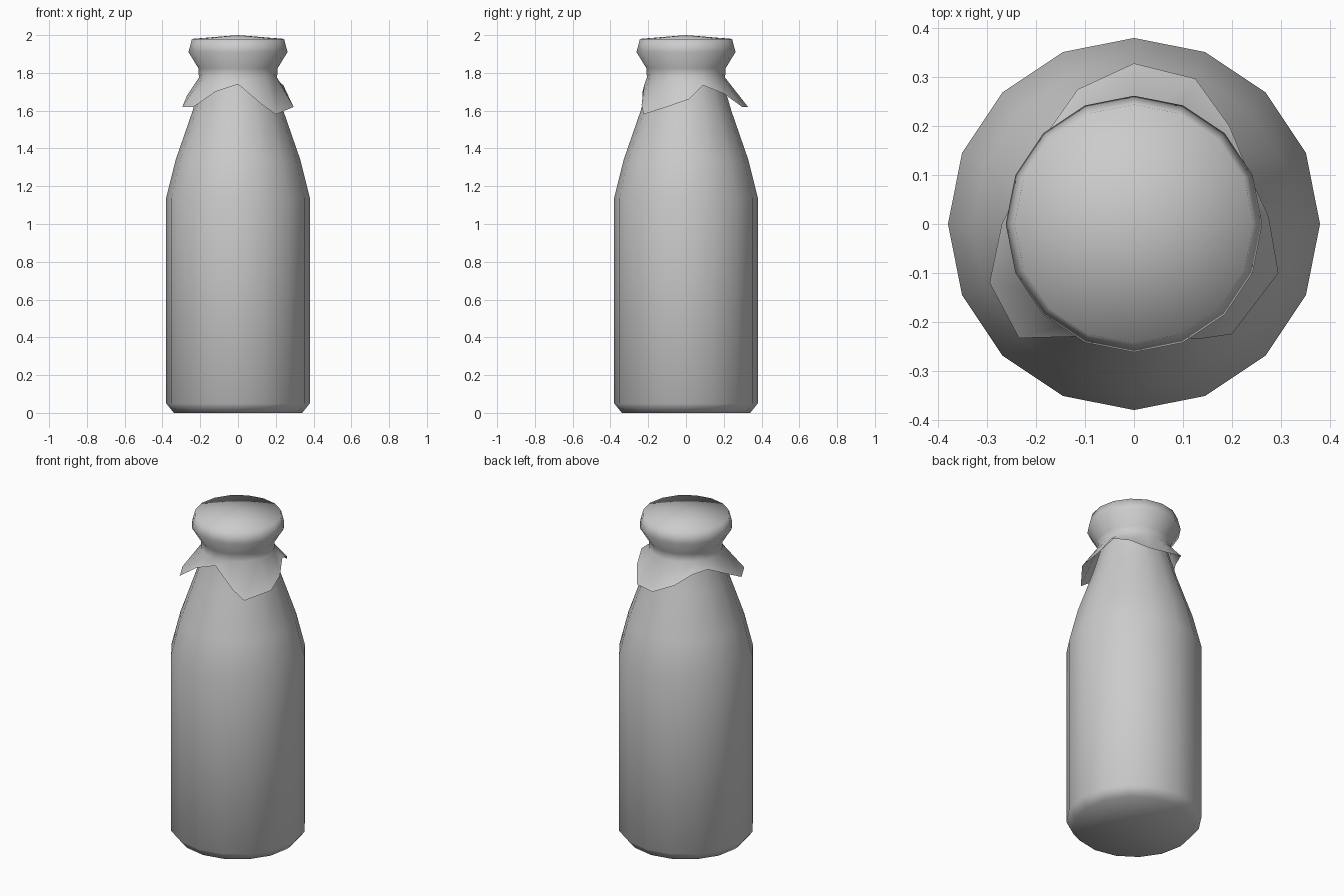
import bpy
import bmesh
from math import cos, sin, pi

SIDES = 16

cube = bpy.data.objects.get("Cube")
if cube:
    bpy.data.objects.remove(cube, do_unlink=True)

grey = bpy.data.materials.new("plain grey")
grey.use_nodes = True
colour = (0.6, 0.6, 0.6, 1)
grey.diffuse_color = colour
grey.node_tree.nodes["Principled BSDF"].inputs["Base Color"].default_value = colour


def circle(radius, z):
    """One ring of points around the vertical axis."""
    return [(radius * cos(2 * pi * i / SIDES), radius * sin(2 * pi * i / SIDES), z)
            for i in range(SIDES)]


def skin_rings(name, rings, bottom=None, top=None):
    """Bridge rings from bottom to top, with optional fans to a centre point."""
    bm = bmesh.new()
    loops = [[bm.verts.new(p) for p in ring] for ring in rings]
    for low, high in zip(loops, loops[1:]):
        for i in range(SIDES):
            j = (i + 1) % SIDES
            bm.faces.new((low[i], low[j], high[j], high[i]))
    if bottom is not None:
        centre = bm.verts.new((0, 0, bottom))
        for i in range(SIDES):
            bm.faces.new((centre, loops[0][(i + 1) % SIDES], loops[0][i]))
    if top is not None:
        centre = bm.verts.new((0, 0, top))
        for i in range(SIDES):
            bm.faces.new((centre, loops[-1][i], loops[-1][(i + 1) % SIDES]))
    for face in bm.faces:
        face.smooth = True
    mesh = bpy.data.meshes.new(name)
    bm.to_mesh(mesh)
    bm.free()
    mesh.materials.append(grey)
    obj = bpy.data.objects.new(name, mesh)
    bpy.context.collection.objects.link(obj)
    return obj


# Bottle: chamfered base, straight wall, tapering shoulder and neck
bottle_profile = [(0.34, 0), (0.38, 0.05), (0.38, 1.14), (0.33, 1.34),
                  (0.24, 1.6), (0.19, 1.77), (0.18, 1.85)]
skin_rings("bottle", [circle(r, z) for r, z in bottle_profile], bottom=0)

# Cloth cover: wavy loose hem, gathered neck, bulging lid
hem = [(0.275, 0.015, 1.66), (0.24, 0.09, 1.735), (0.195, 0.2, 1.69), (0.125, 0.297, 1.62),
       (0, 0.328, 1.62), (-0.115, 0.275, 1.67), (-0.175, 0.19, 1.72), (-0.22, 0.1, 1.73),
       (-0.27, 0, 1.68), (-0.295, -0.12, 1.62), (-0.235, -0.233, 1.62), (-0.12, -0.23, 1.7),
       (0, -0.22, 1.74), (0.13, -0.235, 1.63), (0.2, -0.225, 1.58), (0.295, -0.1, 1.62)]
cover_profile = [(0.207, 1.775), (0.21, 1.825), (0.262, 1.91), (0.244, 1.98)]
skin_rings("cloth_cover", [hem] + [circle(r, z) for r, z in cover_profile], top=2.0)
